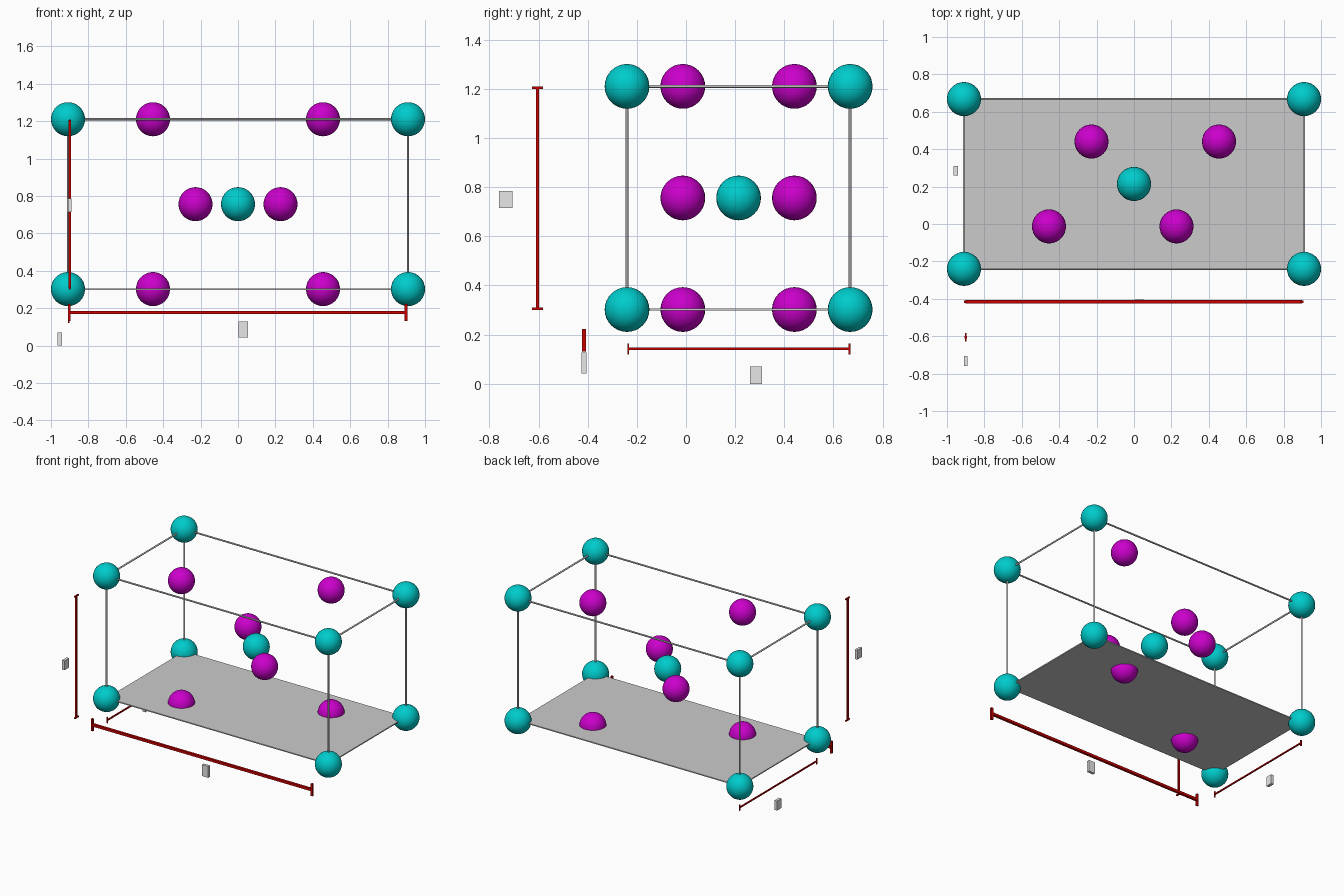
import bpy
from mathutils import Vector

cube = bpy.data.objects.get("Cube")
if cube:
    bpy.data.objects.remove(cube, do_unlink=True)


def material(name, rgb):
    m = bpy.data.materials.new(name)
    m.use_nodes = True
    m.diffuse_color = (*rgb, 1)
    m.node_tree.nodes["Principled BSDF"].inputs["Base Color"].default_value = (*rgb, 1)
    return m


TEAL = material("teal", (0, 0.6, 0.6))
MAGENTA = material("magenta", (0.6, 0, 0.6))
GREY = material("light grey", (0.6, 0.6, 0.6))
RED = material("red", (0.6, 0, 0))
PALE = material("pale grey", (0.9, 0.9, 0.9))


def finish(name, mat):
    ob = bpy.context.object
    ob.name = name
    ob.data.materials.append(mat)
    return ob


def ball(name, pos, mat):
    bpy.ops.mesh.primitive_uv_sphere_add(segments=32, ring_count=16, radius=0.091, location=pos)
    bpy.ops.object.shade_smooth()
    finish(name, mat)


def box(name, pos, size, mat):
    bpy.ops.mesh.primitive_cube_add(size=1, location=pos)
    ob = finish(name, mat)
    ob.scale = size


def rod(name, a, b):
    a, b = Vector(a), Vector(b)
    bpy.ops.mesh.primitive_cylinder_add(vertices=12, radius=0.006, depth=(b - a).length,
                                        location=(a + b) / 2)
    ob = finish(name, GREY)
    ob.rotation_euler = (b - a).to_track_quat('Z', 'Y').to_euler()
    bpy.ops.object.shade_smooth_by_angle()


def dimension_bar(name, start, axis, length, thick, cap_axis, cap):
    """Straight bar along one axis with a short cross bar at both ends."""
    centre, size = Vector(start), Vector((thick, thick, thick))
    centre[axis] += length / 2
    size[axis] = length
    box(name, centre, size, RED)
    cap_size = Vector((thick, thick, thick)) * 0.8
    cap_size[cap_axis] = cap
    for end in (0, length):
        pos = Vector(start)
        pos[axis] += end
        box(name + "_end", pos, cap_size, RED)


# Cell extents
X, Y0, Y1, Z0, Z1 = 0.909, -0.24, 0.668, 0.302, 1.21
YM, ZM = (Y0 + Y1) / 2, (Z0 + Z1) / 2

# Corner and centre balls, upright rods
for x in (-X, X):
    for y in (Y0, Y1):
        for z in (Z0, Z1):
            ball("corner_ball", (x, y, z), TEAL)
        rod("upright_rod", (x, y, Z0), (x, y, Z1))
ball("centre_ball", (0, YM, ZM), TEAL)

# Inner balls, in point-symmetric pairs
for s in (-1, 1):
    for z in (Z0, Z1):
        ball("outer_pair_ball", (s * X / 2, YM + s * 0.227, z), MAGENTA)
    ball("inner_pair_ball", (s * X / 4, YM - s * 0.227, ZM), MAGENTA)

# Top frame and base plate
for y in (Y0, Y1):
    rod("top_long_rod", (-X, y, Z1), (X, y, Z1))
for x in (-X, X):
    rod("top_short_rod", (x, Y0, Z1), (x, Y1, Z1))
box("base_plate", (0, YM, Z0), (2 * X, Y1 - Y0, 0.008), GREY)

# Dimension bars
dimension_bar("width_bar", (-0.902, -0.415, 0.177), 0, 1.8, 0.018, 2, 0.09)
dimension_bar("depth_bar", (-0.905, -0.235, 0.142), 1, 0.9, 0.009, 2, 0.045)
dimension_bar("height_bar", (-0.9, -0.605, 0.305), 2, 0.9, 0.012, 1, 0.045)

# Blank tags beside the bars
box("width_tag", (0.028, -0.415, 0.085), (0.05, 0.02, 0.085), PALE)
box("depth_tag", (-0.953, 0.285, 0.035), (0.022, 0.05, 0.07), PALE)
box("height_tag", (-0.9, -0.733, 0.75), (0.02, 0.054, 0.07), PALE)
